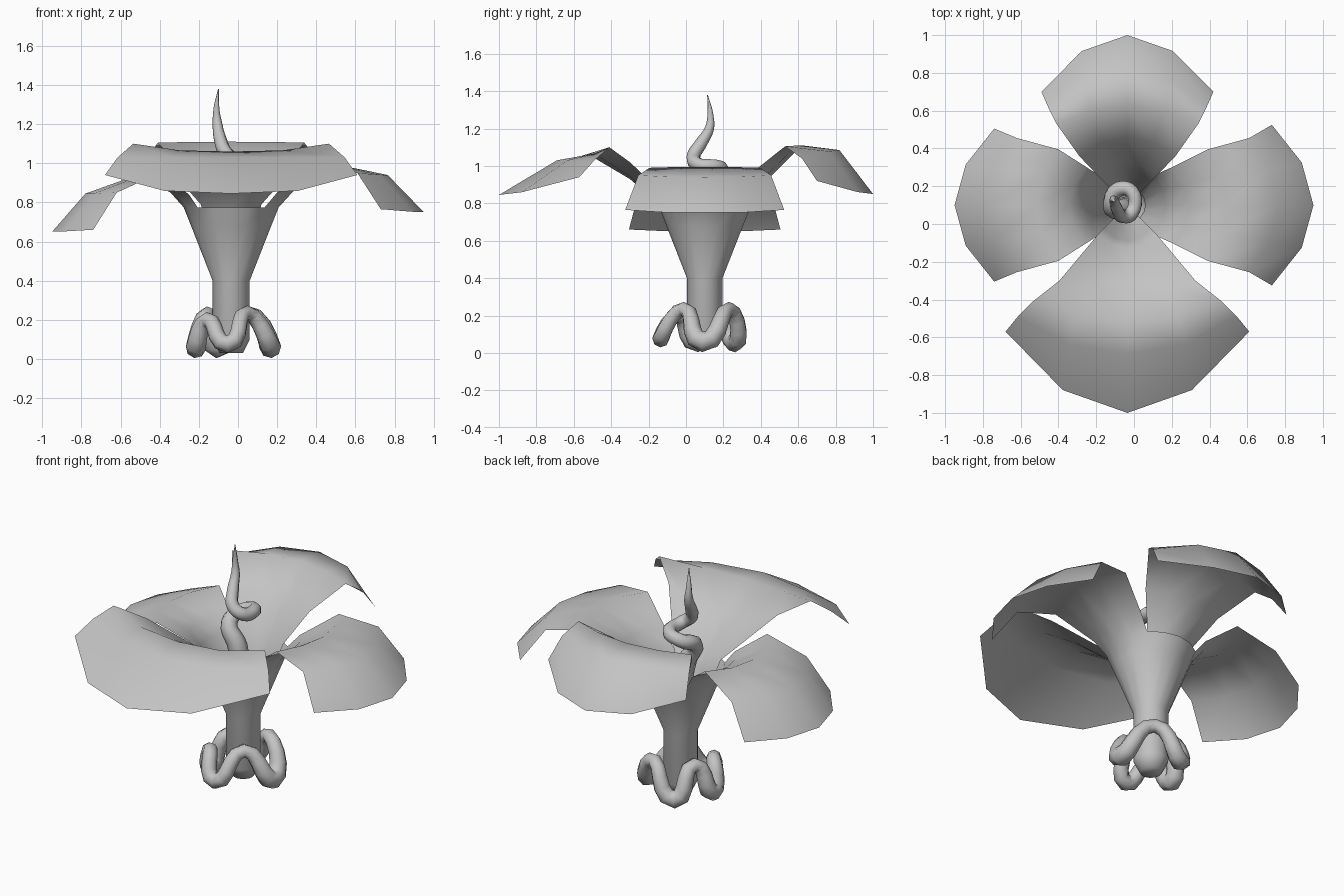
import bpy
import bmesh
import math
from mathutils import Vector

cube = bpy.data.objects.get("Cube")
if cube:
    bpy.data.objects.remove(cube, do_unlink=True)

AXIS = Vector((-0.035, 0.1, 0))   # centre line of the stalk

grey = bpy.data.materials.new("soft_grey")
grey.use_nodes = True
grey.diffuse_color = (0.55, 0.55, 0.55, 1)
grey.node_tree.nodes["Principled BSDF"].inputs["Base Color"].default_value = (0.55, 0.55, 0.55, 1)


def smooth(obj, angle):
    bpy.ops.object.select_all(action="DESELECT")
    obj.select_set(True)
    bpy.context.view_layer.objects.active = obj
    bpy.ops.object.shade_smooth_by_angle(angle=math.radians(angle))


# Each row: centre reach, centre height, half width, edge reach, edge height
def stalk_row(radius, z):
    side = radius * math.sqrt(0.5)
    return (radius, z, side, side, z)


STALK = [stalk_row(0.06, 0.03), stalk_row(0.095, 0.1), stalk_row(0.095, 0.4),
         stalk_row(0.205, 0.68), stalk_row(0.243, 0.775)]

# Side petals grow out of the stalk rim
RIGHT = [(0.33, 0.87, 0.20, 0.235, 0.85), (0.53, 0.995, 0.295, 0.425, 0.99),
         (0.80, 0.94, 0.355, 0.645, 0.95), (0.985, 0.75, 0.425, 0.765, 0.765)]
LEFT = [(0.31, 0.85, 0.20, 0.215, 0.84), (0.48, 0.94, 0.295, 0.365, 0.95),
        (0.745, 0.845, 0.355, 0.585, 0.85), (0.915, 0.65, 0.405, 0.705, 0.66)]

# Front and back petals rise from inside the stalk
INNER = [(0.085, 0.42, 0.058, 0.058, 0.42), (0.19, 0.68, 0.125, 0.125, 0.68),
         (0.225, 0.78, 0.155, 0.155, 0.79)]
FRONT = [(0.40, 0.93, 0.36, 0.40, 1.02), (0.62, 1.06, 0.50, 0.51, 1.10),
         (0.79, 1.03, 0.58, 0.59, 1.03), (1.10, 0.845, 0.645, 0.67, 0.94)]
BACK = [(0.36, 0.95, 0.255, 0.26, 0.97), (0.52, 1.11, 0.375, 0.43, 1.105),
        (0.72, 1.085, 0.42, 0.52, 1.04), (0.90, 0.85, 0.455, 0.60, 0.92)]


# One sheet per direction, each five points across, welded where edges meet
def sheets(name, parts):
    bm = bmesh.new()
    for degrees, rows in parts:
        a = math.radians(degrees)
        out = Vector((math.cos(a), math.sin(a), 0))
        side = Vector((-out.y, out.x, 0))
        grid = []
        for rc, zc, w, re, ze in rows:
            line = []
            for u in (-1, -0.53, 0, 0.53, 1):
                p = AXIS + out * (rc + (re - rc) * u * u) + side * (w * u)
                p.z = zc + (ze - zc) * abs(u) ** 3
                line.append(bm.verts.new(p))
            grid.append(line)
        for low, high in zip(grid, grid[1:]):
            for i in range(4):
                bm.faces.new((low[i], low[i + 1], high[i + 1], high[i]))
    bmesh.ops.remove_doubles(bm, verts=bm.verts, dist=0.002)
    foot = [e for e in bm.edges if e.is_boundary and max(v.co.z for v in e.verts) < 0.05]
    if foot:
        bmesh.ops.contextual_create(bm, geom=foot)
    mesh = bpy.data.meshes.new(name)
    bm.to_mesh(mesh)
    bm.free()
    obj = bpy.data.objects.new(name, mesh)
    bpy.context.collection.objects.link(obj)
    mesh.materials.append(grey)
    smooth(obj, 80)


sheets("stalk_and_side_petals", [(0, STALK + RIGHT), (180, STALK + LEFT), (90, STALK), (-90, STALK)])
sheets("front_petal", [(-90, INNER + FRONT)])
sheets("back_petal", [(90, INNER + BACK)])


# Tapering tubes along a smooth path of (point, radius)
def tube(name, path, closed):
    curve = bpy.data.curves.new(name, "CURVE")
    curve.dimensions = "3D"
    curve.bevel_depth = 1
    curve.bevel_resolution = 2
    curve.use_fill_caps = not closed
    curve.resolution_u = 5
    spline = curve.splines.new("BEZIER")
    spline.bezier_points.add(len(path) - 1)
    spline.use_cyclic_u = closed
    for bp, (co, radius) in zip(spline.bezier_points, path):
        bp.co = co
        bp.radius = radius
        bp.handle_left_type = bp.handle_right_type = "AUTO"
    obj = bpy.data.objects.new(name, curve)
    bpy.context.collection.objects.link(obj)
    bpy.ops.object.select_all(action="DESELECT")
    obj.select_set(True)
    bpy.context.view_layer.objects.active = obj
    bpy.ops.object.convert(target="MESH")
    obj = bpy.context.view_layer.objects.active
    obj.data.materials.clear()
    obj.data.materials.append(grey)
    smooth(obj, 60)


# Root winding up and down around the foot of the stalk
ROOT = [((0.2, -0.01, 0.06), 0.056), ((0.08, 0.13, 0.235), 0.038),
        ((-0.07, 0.16, 0.055), 0.052), ((-0.12, 0.04, 0.23), 0.038),
        ((-0.18, -0.04, 0.055), 0.052), ((-0.12, -0.14, 0.2), 0.04),
        ((-0.02, -0.235, 0.075), 0.045), ((0.08, -0.11, 0.235), 0.038)]
tube("coiled_root", [(AXIS + Vector(co), r) for co, r in ROOT], True)

# Tendril rising from the throat, coiling once and ending in a point
tube("tendril", [
    ((-0.035, 0.10, 0.50), 0.05), ((-0.06, 0.08, 0.80), 0.055),
    ((-0.12, 0.09, 0.92), 0.045), ((-0.09, 0.18, 0.97), 0.04),
    ((-0.01, 0.17, 0.995), 0.038), ((-0.01, 0.06, 1.01), 0.038),
    ((-0.06, 0.04, 1.05), 0.037), ((-0.09, 0.08, 1.12), 0.033),
    ((-0.105, 0.125, 1.20), 0.025), ((-0.11, 0.13, 1.28), 0.015),
    ((-0.10, 0.115, 1.38), 0.002)], False)
